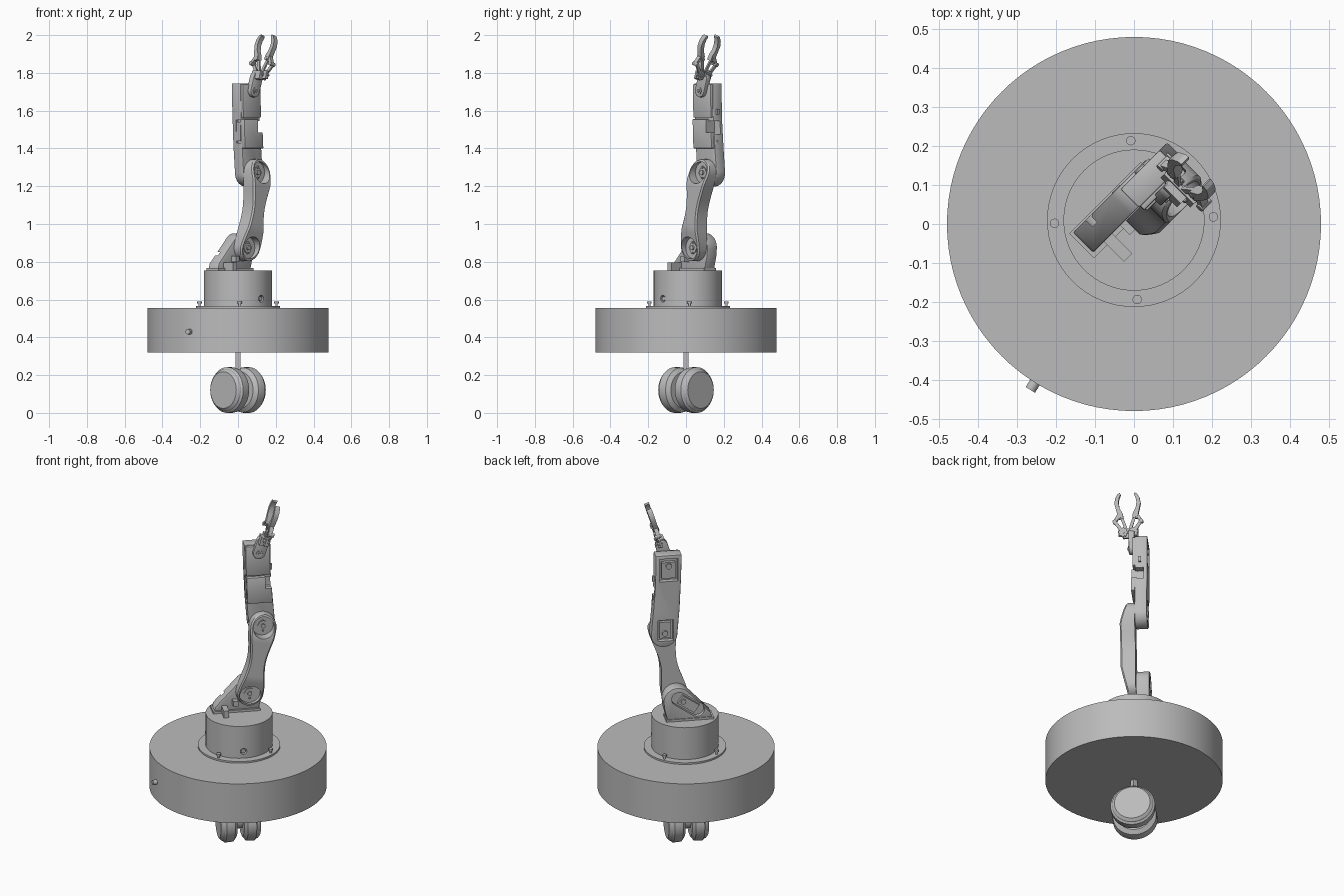
import bpy, bmesh
from math import sin, cos, pi, radians, sqrt
from mathutils import Matrix, Vector

cube = bpy.data.objects.get("Cube")
if cube:
    bpy.data.objects.remove(cube, do_unlink=True)

grey = bpy.data.materials.new("matte_grey")
grey.use_nodes = True
colour = (0.5, 0.5, 0.5, 1)
grey.diffuse_color = colour
grey.node_tree.nodes["Principled BSDF"].inputs["Base Color"].default_value = colour
parts = []


def frame(x, y, z, origin=(0, 0, 0)):
    m = Matrix((x, y, z)).transposed().to_4x4()
    m.translation = Vector(origin)
    return m


# Working frames: the arm lies in a vertical plane turned 45 degrees
S = sqrt(0.5)
U, W, UP = Vector((S, S, 0)), Vector((S, -S, 0)), Vector((0, 0, 1))
WORLD = Matrix.Identity(4)
ARM = frame(U, UP, W)                          # x along, y up, z sideways
AXLE = frame(UP, W, U, (0, 0, 0.121))          # z along the wheel axle
tilt = Vector((0.3, 0.954, 0))
GRIP = ARM @ frame((0, 0, 1), tilt, Vector((0, 0, 1)).cross(tilt), (0.115, 1.705, 0.018))


def loft(name, rings, m=WORLD):
    """Skin closed rings of 3D points and cap both ends."""
    bm = bmesh.new()
    rows = [[bm.verts.new(m @ Vector(p)) for p in ring] for ring in rings]
    n = len(rows[0])
    for a, b in zip(rows, rows[1:]):
        for i in range(n):
            j = (i + 1) % n
            bm.faces.new((a[i], a[j], b[j], b[i]))
    bm.faces.new(rows[0])
    bm.faces.new(rows[-1])
    bmesh.ops.recalc_face_normals(bm, faces=bm.faces)
    mesh = bpy.data.meshes.new(name)
    bm.to_mesh(mesh)
    bm.free()
    mesh.materials.append(grey)
    ob = bpy.data.objects.new(name, mesh)
    bpy.context.collection.objects.link(ob)
    parts.append(ob)
    return ob


def prism(name, pts, lo, hi, m=ARM):
    return loft(name, [[(x, y, h) for x, y in pts] for h in (lo, hi)], m)


def arc(c, r, a0, a1, n=16):
    return [(c[0] + r * cos(radians(a0 + (a1 - a0) * i / n)),
             c[1] + r * sin(radians(a0 + (a1 - a0) * i / n))) for i in range(n + 1)]


def lathe(name, profile, m=WORLD, c=(0, 0), n=48):
    """Profile of (radius, height) turned about the frame's z axis."""
    return loft(name, [[(*p, h) for p in arc(c, r, 0, 360, n)[:-1]] for r, h in profile], m)


def disc(name, c, r, lo, hi, m=ARM, n=32):
    return lathe(name, [(r, lo), (r, hi)], m, c, n)


def box(name, x0, x1, y0, y1, lo, hi, m=ARM):
    return prism(name, [(x0, y0), (x1, y0), (x1, y1), (x0, y1)], lo, hi, m)


def capsule(p, q, r, n=10):
    d = Vector(q) - Vector(p)
    a = Vector((1, 0)).angle_signed(d) * -180 / pi
    return arc(p, r, a + 90, a + 270, n) + arc(q, r, a - 90, a + 90, n)


def finish(ob, cutters=(), bevel=0):
    """Bevel, then cut, then bake the result."""
    if bevel:
        b = ob.modifiers.new("bevel", "BEVEL")
        b.width, b.segments, b.limit_method = bevel, 2, "ANGLE"
        b.angle_limit = radians(50)
    for c in cutters:
        mod = ob.modifiers.new("cut", "BOOLEAN")
        mod.operation, mod.solver, mod.object = "DIFFERENCE", "EXACT", c
    dg = bpy.context.evaluated_depsgraph_get()
    mesh = bpy.data.meshes.new_from_object(ob.evaluated_get(dg))
    ob.modifiers.clear()
    ob.data = mesh
    for c in cutters:
        parts.remove(c)
        bpy.data.objects.remove(c, do_unlink=True)
    return ob


# Twin caster wheels and stem
for side, name in ((-1, "wheel_rear"), (1, "wheel_front")):
    lathe(name, [(r, side * h) for r, h in
                 ((0.095, 0.018), (0.118, 0.035), (0.121, 0.05), (0.121, 0.082), (0.112, 0.09),
                  (0.11, 0.098), (0.097, 0.11))], AXLE)
disc("wheel_axle", (0, 0), 0.05, -0.03, 0.03, AXLE)
box("stem", -0.014, 0.014, -0.014, 0.014, 0.12, 0.33, WORLD)

# Round body, flange, turret
disc("body", (0, 0), 0.48, 0.32, 0.555, WORLD, 96)
disc("flange", (0, 0.01), 0.223, 0.55, 0.565, WORLD, 64)
turret = disc("turret", (0, 0.01), 0.181, 0.56, 0.755, WORLD, 64)
finish(turret, [disc("port_cutter", (0, 0.605), 0.018, 0.15, 0.22)])
disc("port_button", (0, 0.605), 0.012, 0.14, 0.168)
for i in range(4):
    a = i * pi / 2 + 0.04
    lathe("flange_bolt", [(0.006, 0.56), (0.006, 0.578), (0.012, 0.58), (0.012, 0.59)],
          WORLD, (0.204 * cos(a), 0.01 + 0.204 * sin(a)), 16)
out = Vector((-0.53, -0.848, 0))
disc("side_knob", (0, 0), 0.014, 0.46, 0.502, frame(UP, out.cross(UP), out, (0, 0, 0.43)), 20)

# Shoulder bracket with a slanted servo pocket
shoulder, elbow, wrist = (0.062, 0.874), (0.135, 1.272), (0.115, 1.705)
bracket = prism("shoulder_bracket", [(-0.13, 0.75), (0.115, 0.75), (0.135, 0.83)]
                + arc(shoulder, 0.077, -10, 130) + [(-0.12, 0.79)], -0.095, -0.022)
finish(bracket, [prism("pocket_cutter", capsule((-0.045, 0.815), (0.055, 0.885), 0.04), -0.12, -0.07)], 0.005)
SLANT = ARM @ Matrix.Translation((0.005, 0.85, 0)) @ Matrix.Rotation(radians(35), 4, "Z")
box("shoulder_servo", -0.06, 0.05, -0.026, 0.026, -0.088, -0.06, SLANT)
disc("shoulder_servo_hub", (0.03, 0), 0.014, -0.097, -0.08, SLANT, 20)
box("turret_connector", -0.087, -0.057, 0.75, 0.795, -0.022, 0.05)
box("cable_peg", -0.028, 0.0, 0.8, 0.83, -0.03, 0.012)
box("bracket_foot", -0.135, 0.125, 0.75, 0.768, -0.1, -0.01)

# Upper arm: waisted link, thick in the middle, sloping towards both joints
a, b = Vector(shoulder), Vector(elbow)
L = (b - a).length
d = (b - a) / L
LINK = ARM @ frame((d.y, -d.x, 0), (0, 0, 1), (d.x, d.y, 0), (a.x, a.y, 0)) @ Matrix.Scale(-1, 4, (1, 0, 0))
R, WAIST, N = 0.071, 0.045, 14


def half_width(s):
    over = max(-s, s - L, 0)
    if over:
        return max(sqrt(max(R * R - over * over, 0)), 0.004)
    return WAIST + (R - WAIST) * cos(pi * s / L) ** 2


def face_height(s):
    return min(0.062, 0.022 + 0.045 * (s + R) / 0.19, 0.022 + 0.045 * (L + R - s) / 0.14)


stations = ([-R * cos(i * pi / 2 / N) for i in range(N)] + [L * i / 20 for i in range(21)]
            + [L + R * sin((i + 1) * pi / 2 / N) for i in range(N)])
rings = []
for s in stations:
    h, top = half_width(s), face_height(s)
    c = min(0.008, h / 2)
    rings.append([(-h, -0.02, s), (h, -0.02, s), (h, top - c, s), (h - c, top, s),
                  (c - h, top, s), (-h, top - c, s)])
upper = loft("upper_arm", rings, LINK)
finish(upper, [disc("cup_cutter", p, 0.058, 0.006, 0.12) for p in (shoulder, elbow)])
for p, name in ((shoulder, "shoulder"), (elbow, "elbow")):
    disc(name + "_horn", p, 0.03, 0.0, 0.012, ARM, 6)
    disc(name + "_screw", p, 0.012, 0.0, 0.022, ARM, 16)
    for k in (-1, 1):
        disc(name + "_pin", (p[0], p[1] + k * 0.028), 0.006, 0.0, 0.018, ARM, 12)

# Forearm shell with two servo pockets on the back and a window at the front
forearm = prism("forearm", arc(elbow, 0.073, 180, 370, 24)
                + [(0.195, 1.42), (0.184, 1.57), (0.182, 1.745), (0.038, 1.745),
                   (0.042, 1.6), (0.05, 1.42)], -0.088, -0.02)
finish(forearm, [box("wrist_pocket", 0.06, 0.16, 1.59, 1.725, -0.12, -0.06),
                 box("elbow_pocket", 0.085, 0.17, 1.235, 1.36, -0.12, -0.06),
                 box("window_cutter", 0.145, 0.25, 1.475, 1.545, -0.068, 0.05),
                 box("rear_slot_cutter", 0.0, 0.06, 1.43, 1.55, -0.06, 0.05)], 0.006)
box("mid_servo", 0.05, 0.135, 1.44, 1.54, -0.07, -0.03)
box("wrist_servo", 0.072, 0.148, 1.605, 1.7, -0.08, -0.05)
box("elbow_servo", 0.096, 0.16, 1.25, 1.345, -0.08, -0.05)
disc("wrist_servo_hub", (0.11, 1.68), 0.016, -0.092, -0.07, ARM, 20)
disc("elbow_servo_hub", (0.13, 1.28), 0.016, -0.092, -0.07, ARM, 20)
finish(prism("upper_cover", [(0.046, 1.563), (0.18, 1.563), (0.178, 1.74), (0.043, 1.74)],
             -0.03, -0.006), bevel=0.005)
cover = prism("lower_cover", [(0.053, 1.4), (0.192, 1.4), (0.183, 1.555), (0.047, 1.555)], -0.03, 0.0)
finish(cover, [box("cover_notch", 0.15, 0.25, 1.485, 1.6, -0.05, 0.05)], 0.004)
for z in (1.415, 1.58):
    box("cover_clip", 0.175, 0.195, z, z + 0.03, -0.055, -0.04)

# Wrist tab
top = Vector(wrist) + tilt.xy * 0.07
finish(prism("wrist_tab", capsule(wrist, top, 0.034), -0.016, 0.016), bevel=0.004)
disc("wrist_horn", wrist, 0.019, 0.01, 0.02, ARM, 6)
disc("wrist_screw", wrist, 0.008, 0.01, 0.026, ARM, 12)

# Gripper: base plate, geared cranks, links and curved jaws, mirrored about the centre
box("gripper_base", -0.054, 0.054, 0.068, 0.112, -0.008, 0.004, GRIP)
box("gripper_servo", -0.03, 0.03, 0.06, 0.105, -0.002, 0.026, GRIP)
jaw = [(0.05, 0.165), (0.063, 0.215), (0.071, 0.25), (0.066, 0.28), (0.052, 0.303), (0.04, 0.309),
       (0.036, 0.3), (0.045, 0.28), (0.049, 0.255), (0.044, 0.225), (0.028, 0.195), (0.024, 0.17)]
for k, side in ((-1, "right"), (1, "left")):
    def flip(pts):
        return [(k * x, y) for x, y in pts]
    gear = [((0.028 + r * cos(i * pi / 16)), 0.09 + r * sin(i * pi / 16))
            for i in range(32) for r in [0.027 if i % 4 < 2 else 0.022]]
    prism(side + "_gear", flip(gear), -0.02, -0.008, GRIP)
    disc(side + "_gear_pin", (k * 0.028, 0.09), 0.009, -0.026, 0.012, GRIP, 12)
    prism(side + "_crank", flip(capsule((0.028, 0.09), (0.072, 0.15), 0.009)), -0.018, -0.008, GRIP)
    prism(side + "_inner_link", flip(capsule((0.012, 0.11), (0.036, 0.178), 0.008)), -0.01, 0.0, GRIP)
    prism(side + "_jaw_arm", flip(capsule((0.072, 0.15), (0.045, 0.195), 0.009)), -0.012, 0.01, GRIP)
    disc(side + "_crank_pin", (k * 0.072, 0.15), 0.011, -0.022, 0.014, GRIP, 12)
    disc(side + "_link_pin", (k * 0.036, 0.178), 0.009, -0.018, 0.016, GRIP, 12)
    prism(side + "_jaw", flip(jaw), -0.014, 0.014, GRIP)

# Smooth the round surfaces, keep edges sharp
bpy.ops.object.select_all(action="DESELECT")
for ob in parts:
    ob.select_set(True)
bpy.context.view_layer.objects.active = parts[0]
bpy.ops.object.shade_smooth_by_angle(angle=radians(30))
